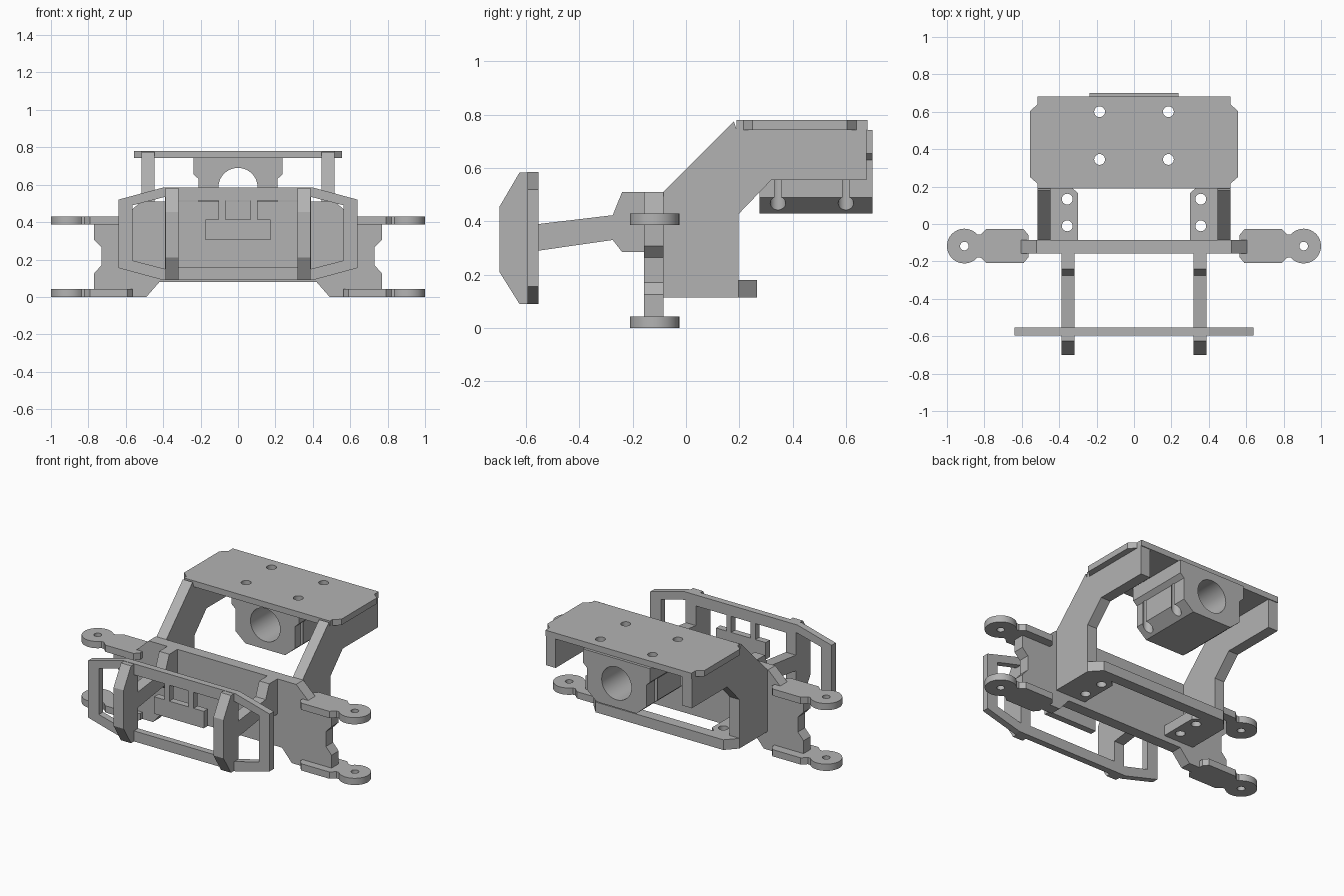
import bpy
import bmesh
from math import sin, cos, radians

cube = bpy.data.objects.get("Cube")
if cube:
    bpy.data.objects.remove(cube, do_unlink=True)

grey = bpy.data.materials.new("plain_grey")
grey.use_nodes = True
colour = (0.45, 0.45, 0.45, 1)
grey.diffuse_color = colour
grey.node_tree.nodes["Principled BSDF"].inputs["Base Color"].default_value = colour

# Maps profile (a, b) and depth d to x, y, z for each extrusion axis
AXES = {
    "x": lambda a, b, d: (d, a, b),
    "y": lambda a, b, d: (a, d, b),
    "z": lambda a, b, d: (a, b, d),
}


def prism(name, profile, axis, start, end):
    """Extrude a closed profile along an axis."""
    place = AXES[axis]
    bm = bmesh.new()
    low = [bm.verts.new(place(a, b, start)) for a, b in profile]
    high = [bm.verts.new(place(a, b, end)) for a, b in profile]
    bm.faces.new(low)
    bm.faces.new(high)
    n = len(profile)
    for i in range(n):
        j = (i + 1) % n
        bm.faces.new((low[i], low[j], high[j], high[i]))
    bmesh.ops.recalc_face_normals(bm, faces=bm.faces)
    mesh = bpy.data.meshes.new(name)
    bm.to_mesh(mesh)
    bm.free()
    mesh.materials.append(grey)
    obj = bpy.data.objects.new(name, mesh)
    bpy.context.collection.objects.link(obj)
    return obj


def mirrored(half):
    """Complete a half profile across a = 0."""
    return half + [(-a, b) for a, b in reversed(half)]


def flip(profile, side):
    return [(a * side, b) for a, b in profile]


def rect(a0, a1, b0, b1):
    return [(a0, b0), (a1, b0), (a1, b1), (a0, b1)]


def arc(a, b, r, first=0, last=345, steps=24):
    angles = [radians(first + (last - first) * i / (steps - 1)) for i in range(steps)]
    return [(a + r * cos(t), b + r * sin(t)) for t in angles]


def cut(obj, cutters):
    """Subtract every cutter, bake the result, and discard the cutters."""
    for c in cutters:
        c.hide_render = True
        mod = obj.modifiers.new("cut", "BOOLEAN")
        mod.operation = "DIFFERENCE"
        mod.solver = "EXACT"
        mod.object = c
    graph = bpy.context.evaluated_depsgraph_get()
    baked = bpy.data.meshes.new_from_object(obj.evaluated_get(graph))
    obj.modifiers.clear()
    obj.data = baked
    for c in cutters:
        bpy.data.objects.remove(c, do_unlink=True)


def smooth(obj):
    bpy.ops.object.select_all(action="DESELECT")
    obj.select_set(True)
    bpy.context.view_layer.objects.active = obj
    bpy.ops.object.shade_smooth_by_angle(angle=radians(30))


def drill(points, z0, z1, r=0.029):
    return [prism("drill", arc(x, y, r), "z", z0, z1) for x, y in points]


# Upright bulkhead with notched sides
prism("bulkhead", mirrored([
    (0.42, 0.08), (0.49, 0), (0.77, 0), (0.77, 0.125), (0.73, 0.17), (0.73, 0.265),
    (0.77, 0.307), (0.77, 0.43), (0.605, 0.43), (0.52, 0.51)]), "y", -0.157, -0.085)

# Bumper frame with windows and a hanging centre plate
bumper = prism("bumper_frame", mirrored([
    (0.4, 0.09), (0.64, 0.155), (0.64, 0.52), (0.4, 0.585)]), "y", -0.595, -0.553)
centre = mirrored([
    (0.32, 0.157), (0.32, 0.515), (0.103, 0.515), (0.103, 0.413),
    (0.175, 0.413), (0.175, 0.305)])
windows = [prism("window", centre, "y", -0.7, -0.4),
           prism("window", rect(-0.068, 0.068, 0.413, 0.515), "y", -0.7, -0.4)]
for side in (1, -1):
    end = [(0.39, 0.15), (0.565, 0.195), (0.565, 0.49), (0.39, 0.535)]
    windows.append(prism("window", flip(end, side), "y", -0.7, -0.4))
cut(bumper, windows)

# Paired parts
bar = [(-0.553, 0.09), (-0.625, 0.09), (-0.7, 0.21), (-0.7, 0.455),
       (-0.625, 0.583), (-0.553, 0.583)]
strut = [(-0.157, 0.51), (-0.24, 0.51), (-0.275, 0.423), (-0.553, 0.39),
         (-0.553, 0.29), (-0.275, 0.33), (-0.24, 0.285), (-0.157, 0.285)]
rail = [(-0.085, 0.115), (0.197, 0.115), (0.197, 0.427), (0.32, 0.555), (0.677, 0.555),
        (0.677, 0.745), (0.19, 0.745), (0.18, 0.775), (-0.085, 0.51)]
foot = [(0.45, -0.085), (0.45, 0.197), (0.335, 0.197), (0.3, 0.165), (0.3, -0.085)]
arm_y = -0.118
arm = [(0.82, arm_y + 0.062), (0.79, arm_y + 0.09), (0.59, arm_y + 0.09),
       (0.565, arm_y + 0.06), (0.565, arm_y - 0.06), (0.59, arm_y - 0.09),
       (0.79, arm_y - 0.09), (0.82, arm_y - 0.062)]
arm += arc(0.907, arm_y, 0.093, -138, 138)

for side, tag in ((1, "left"), (-1, "right")):
    prism(tag + "_bumper_bar", bar, "x", side * 0.317, side * 0.388)
    prism(tag + "_bumper_strut", strut, "x", side * 0.317, side * 0.388)
    prism(tag + "_side_rail", rail, "x", side * 0.446, side * 0.515)
    pad = prism(tag + "_mounting_foot", flip(foot, side), "z", 0.115, 0.18)
    cut(pad, drill([(side * 0.357, 0.133), (side * 0.357, -0.01)], 0, 0.3))
    smooth(pad)
    for level, z in (("lower", 0), ("upper", 0.387)):
        lug = prism(f"{tag}_{level}_arm", flip(arm, side), "z", z, z + 0.043)
        cut(lug, drill([(side * 0.907, arm_y)], z - 0.1, z + 0.1, 0.023))
        smooth(lug)

# Rear cross bar between the rails
prism("rear_cross_bar", mirrored([(0.515, 0.197), (0.45, 0.267)]), "z", 0.115, 0.18)

# Top platform with four screw holes
screws = [(x, y) for x in (-0.184, 0.184) for y in (0.345, 0.6)]
platform = prism("top_platform", mirrored([
    (0.515, 0.19), (0.515, 0.215), (0.555, 0.25), (0.555, 0.605),
    (0.515, 0.64), (0.515, 0.682)]), "z", 0.742, 0.78)
cut(platform, drill(screws, 0.6, 0.9))
smooth(platform)

# Bored block hanging below the platform
block = prism("bearing_block", mirrored([
    (0.14, 0.43), (0.21, 0.49), (0.21, 0.63), (0.237, 0.655), (0.237, 0.742)]),
    "y", 0.275, 0.7)
bore = prism("bore", arc(0, 0.585, 0.105, 0, 352.5, 48), "y", 0.1, 0.9)
cut(block, [bore] + drill(screws, 0.3, 0.9))
smooth(block)
